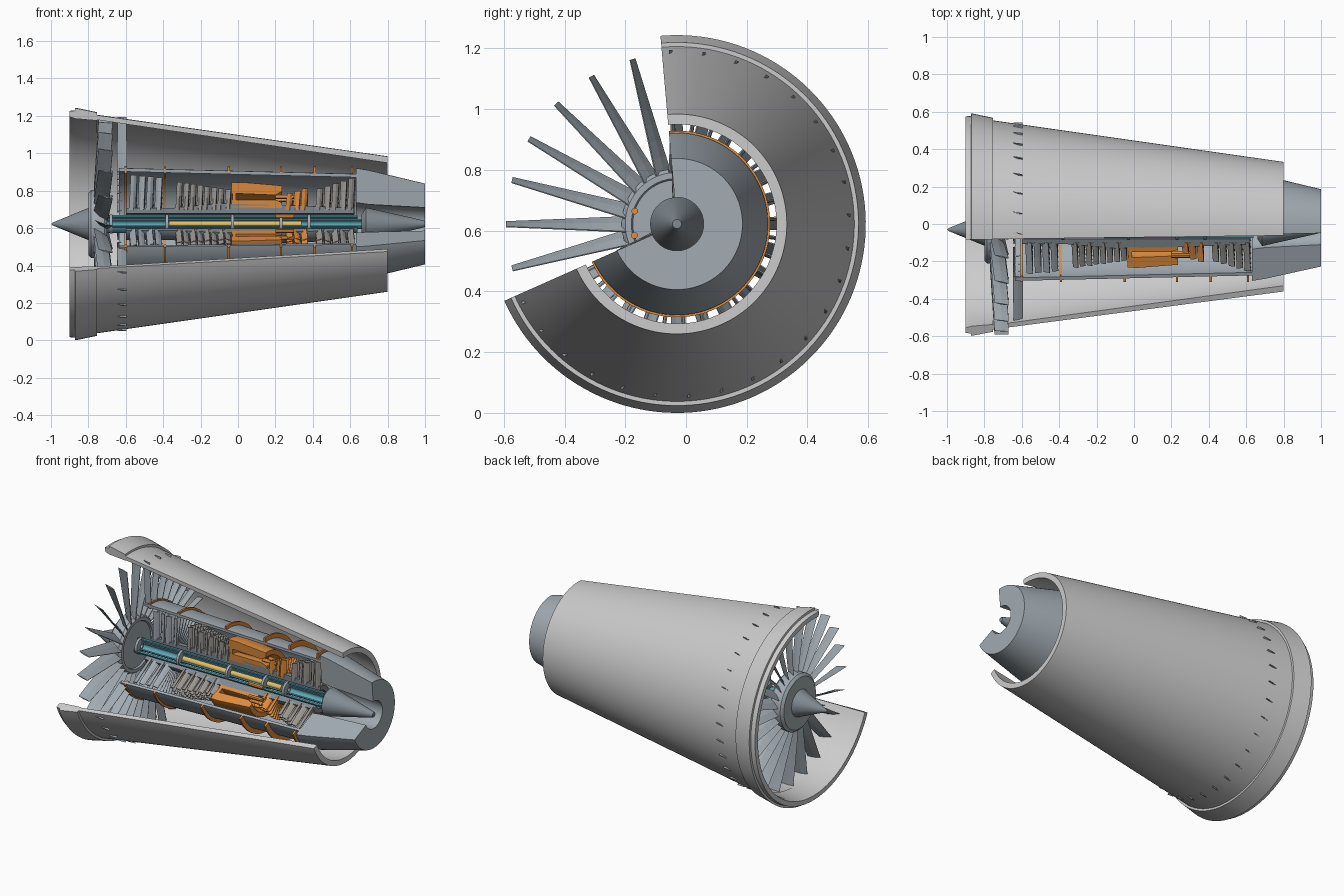
import bpy, bmesh
from math import radians, cos, sin, pi

if "Cube" in bpy.data.objects:
    bpy.data.objects.remove(bpy.data.objects["Cube"])

AXIS_Y, AXIS_Z = -0.03, 0.622
CUT_START, CUT_END = -156, 95      # kept sector of the cutaway, in degrees


def material(name, color):
    mat = bpy.data.materials.new(name)
    mat.use_nodes = True
    mat.diffuse_color = (*color, 1)
    shader = mat.node_tree.nodes["Principled BSDF"]
    shader.inputs["Base Color"].default_value = (*color, 1)
    return mat


SHELL = material("pale_shell", (0.72, 0.72, 0.70))
STEEL = material("blue_steel", (0.36, 0.41, 0.45))
DARK = material("dark_steel", (0.22, 0.26, 0.29))
WARM = material("warm_grey", (0.33, 0.31, 0.29))
ORANGE = material("orange_metal", (0.75, 0.27, 0.05))
TEAL = material("teal_metal", (0.12, 0.38, 0.46))
YELLOW = material("yellow_metal", (0.78, 0.52, 0.14))


def polar(x, r, degrees):
    a = radians(degrees)
    return (x, AXIS_Y + r * cos(a), AXIS_Z + r * sin(a))


def finish(bm, name, mat, smooth=True):
    bmesh.ops.remove_doubles(bm, verts=bm.verts, dist=0.00005)
    bmesh.ops.recalc_face_normals(bm, faces=bm.faces)
    mesh = bpy.data.meshes.new(name)
    bm.to_mesh(mesh)
    bm.free()
    if smooth:
        mesh.shade_smooth()
        mesh.set_sharp_from_angle(angle=radians(30))
    mesh.materials.append(mat)
    obj = bpy.data.objects.new(name, mesh)
    bpy.context.collection.objects.link(obj)
    return obj


def revolve(name, profile, mat, cut=True, steps=96):
    """Sweep a closed (x, radius) outline around the engine axis."""
    bm = bmesh.new()
    start, end = (CUT_START, CUT_END) if cut else (0, 360)
    rings = []
    for i in range(steps + 1):
        a = start + (end - start) * i / steps
        rings.append([bm.verts.new(polar(x, r, a)) for x, r in profile])
    n = len(profile)
    for a, b in zip(rings, rings[1:]):
        for j in range(n):
            k = (j + 1) % n
            if profile[j][1] + profile[k][1] > 0:
                bm.faces.new((a[j], a[k], b[k], b[j]))
    if cut:
        bm.faces.new(rings[0])
        bm.faces.new(rings[-1])
    return finish(bm, name, mat)


def tube(name, x0, x1, r_in, r_out, mat, cut=True, r_out_end=None):
    end = r_out if r_out_end is None else r_out_end
    outline = [(x0, r_in), (x0, r_out), (x1, end), (x1, r_in + end - r_out)]
    return revolve(name, outline, mat, cut)


def blade_row(name, angles, root, tip, thick, mat, levels=5):
    """root and tip are (x, radius, chord, pitch in degrees)."""
    bm = bmesh.new()
    for a in angles:
        ca, sa = cos(radians(a)), sin(radians(a))
        previous = None
        for i in range(levels):
            t = i / (levels - 1)
            x, r, chord, pitch = [p + (q - p) * t for p, q in zip(root, tip)]
            p = radians(pitch)
            half = thick * (1 - 0.4 * t) / 2
            loop = []
            for u, v in ((-0.5, 0), (0, half), (0.5, 0.3 * half),
                         (0.5, -0.3 * half), (0, -half * 0.6)):
                along = u * chord
                dx = along * cos(p) - v * sin(p)
                dt = along * sin(p) + v * cos(p)
                loop.append(bm.verts.new((x + dx, AXIS_Y + r * ca - dt * sa,
                                          AXIS_Z + r * sa + dt * ca)))
            if previous:
                for j in range(5):
                    k = (j + 1) % 5
                    bm.faces.new((previous[j], previous[k], loop[k], loop[j]))
            else:
                bm.faces.new(loop)
            previous = loop
        bm.faces.new(previous)
    return finish(bm, name, mat, smooth=False)


def sector(count, margin=2):
    span = CUT_END - CUT_START - 2 * margin
    return [CUT_START + margin + span * i / (count - 1) for i in range(count)]


def pipe(name, x0, x1, r, degrees, size, mat):
    bm = bmesh.new()
    _, y, z = polar(0, r, degrees)
    ends = [[bm.verts.new((x, y + size * cos(i * pi / 6), z + size * sin(i * pi / 6)))
             for i in range(12)] for x in (x0, x1)]
    for i in range(12):
        k = (i + 1) % 12
        bm.faces.new((ends[0][i], ends[0][k], ends[1][k], ends[1][i]))
    bm.faces.new(ends[0])
    bm.faces.new(ends[1])
    return finish(bm, name, mat)


# Outer cowl and intake lip
revolve("outer_cowl", [(-0.76, 0.56), (-0.76, 0.585), (0.8, 0.362), (0.8, 0.328)], SHELL)
revolve("intake_lip", [(-0.9, 0.575), (-0.9, 0.605), (-0.872, 0.608), (-0.87, 0.622),
                       (-0.755, 0.598), (-0.755, 0.555), (-0.87, 0.565)], SHELL)

# Spinner, fan hub and fan
revolve("spinner", [(-1, 0), (-0.99, 0.008), (-0.79, 0.09), (-0.79, 0)], DARK, cut=False)
revolve("fan_hub", [(-0.8, 0), (-0.8, 0.165), (-0.785, 0.182), (-0.715, 0.182),
                    (-0.7, 0.17), (-0.7, 0.15), (-0.71, 0.145), (-0.71, 0)],
        STEEL, cut=False)
blade_row("fan_blades", [i * 15 for i in range(24)], (-0.735, 0.17, 0.09, 35),
          (-0.708, 0.562, 0.078, 14), 0.016, STEEL, levels=8)
blade_row("outlet_guide_vanes", sector(23, 3), (-0.62, 0.28, 0.055, 12),
          (-0.62, 0.573, 0.05, 12), 0.014, STEEL)

# Core casing with its flange rings
tube("core_casing", -0.635, 0.64, 0.282, 0.3, STEEL, r_out_end=0.268)
for i, x in enumerate((-0.6, -0.39, -0.05, 0.23, 0.41, 0.61)):
    tube(f"casing_ring_{i + 1}", x - 0.006, x + 0.006, 0.272, 0.307, ORANGE)

# Rotor drum and shafts
revolve("rotor_drum", [(-0.6, 0.056), (-0.6, 0.085), (-0.36, 0.085), (-0.1, 0.11),
                       (0.3, 0.1), (0.62, 0.085), (0.62, 0.056)], DARK)
tube("outer_shaft", -0.7, 0.64, 0.038, 0.048, TEAL)
tube("inner_shaft", -0.71, 0.66, 0.018, 0.026, TEAL)
revolve("core_spindle", [(-0.37, 0), (-0.37, 0.017), (0.34, 0.017), (0.34, 0)],
        YELLOW, cut=False, steps=32)
for i, x in enumerate((-0.68, -0.38, -0.03, 0.23, 0.38)):
    tube(f"shaft_bearing_{i + 1}", x - 0.008, x + 0.008, 0.012, 0.052, STEEL, cut=False)


# Compressor and turbine stages
def stages(name, count, x0, x1, r0, r1, blades, chord, mat):
    for i in range(count):
        t = i / (count - 1)
        x, r = x0 + (x1 - x0) * t, r0 + (r1 - r0) * t
        pitch = 32 if i % 2 else -32
        blade_row(f"{name}_{i + 1}", sector(blades, 2 + i % 2), (x, 0.075, chord, pitch),
                  (x + 0.008, r, chord * 0.9, pitch * 0.6), 0.014, mat, levels=3)


stages("low_compressor_stage", 4, -0.565, -0.43, 0.262, 0.25, 30, 0.04, STEEL)
stages("high_compressor_stage", 8, -0.32, -0.06, 0.225, 0.185, 32, 0.034, WARM)
stages("high_turbine_stage", 3, 0.27, 0.35, 0.165, 0.19, 30, 0.038, ORANGE)
stages("low_turbine_stage", 5, 0.43, 0.6, 0.19, 0.245, 30, 0.038, WARM)

# Combustion chamber
revolve("combustor_outer", [(-0.035, 0.165), (-0.035, 0.222), (0.02, 0.224), (0.235, 0.206),
                            (0.235, 0.175), (0.2, 0.155)], ORANGE)
revolve("combustor_inner", [(-0.035, 0.085), (-0.035, 0.13), (0.2, 0.13),
                            (0.235, 0.115), (0.235, 0.085)], ORANGE)
tube("combustor_head", -0.03, -0.01, 0.12, 0.175, ORANGE)
for i, a in enumerate([163, 195] + sector(10, 6)):
    pipe(f"burner_pipe_{i + 1}", 0.2, 0.3, 0.145, a, 0.011, ORANGE)

# Exhaust nozzle and tail cone
revolve("exhaust_nozzle", [(0.63, 0.115), (0.63, 0.3), (0.7, 0.288), (1.0, 0.216),
                           (1.0, 0.088), (0.7, 0.105)], STEEL)
revolve("tail_cone", [(0.66, 0), (0.66, 0.05), (0.685, 0.088), (0.98, 0.022),
                      (1.0, 0.015), (1.0, 0)], DARK, cut=False)
